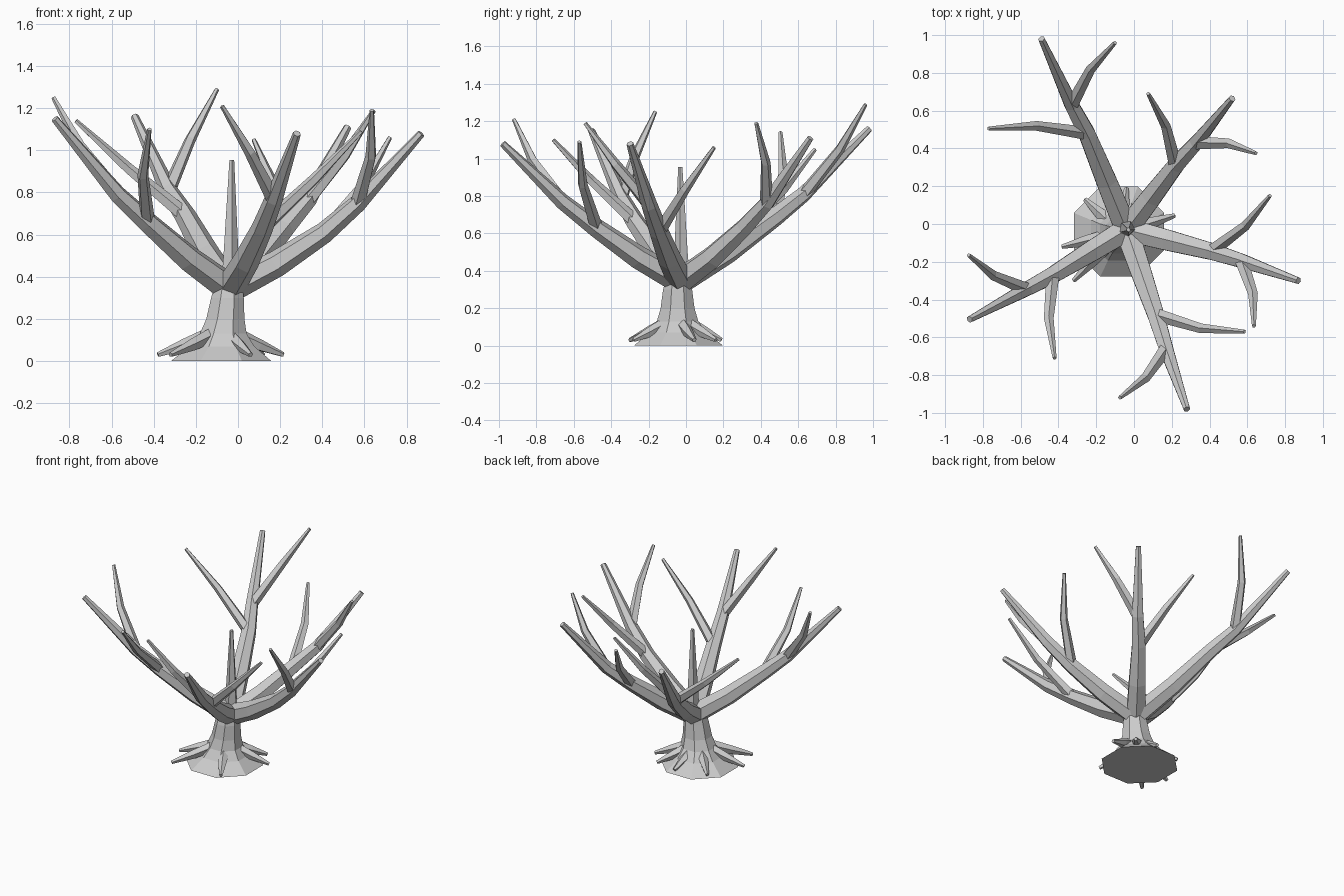
import bpy, bmesh, math
from mathutils import Vector

if "Cube" in bpy.data.objects:
    bpy.data.objects.remove(bpy.data.objects["Cube"])

bark = bpy.data.materials.new("grey_bark")
bark.use_nodes = True
colour = (0.6, 0.6, 0.6, 1)
bark.diffuse_color = colour
bark.node_tree.nodes["Principled BSDF"].inputs["Base Color"].default_value = colour


def tube(name, points, radii, sides=6, level=False, turn=0.0):
    """Skin faceted rings along a path; level keeps the rings horizontal."""
    pts = [Vector(p) for p in points]
    bm = bmesh.new()
    rings = []
    for i, (p, r) in enumerate(zip(pts, radii)):
        d = (pts[min(i + 1, len(pts) - 1)] - pts[max(i - 1, 0)]).normalized()
        if level:
            side, up = Vector((1, 0, 0)), Vector((0, 1, 0))
        else:
            side = d.cross(Vector((0, 0, 1))).normalized()
            up = side.cross(d)
        ring = []
        for k in range(sides):
            a = turn + math.tau * k / sides
            ring.append(bm.verts.new(p + r * (math.sin(a) * side + math.cos(a) * up)))
        rings.append(ring)
    for low, high in zip(rings, rings[1:]):
        for k in range(sides):
            n = (k + 1) % sides
            bm.faces.new((low[k], low[n], high[n], high[k]))
    bm.faces.new(rings[0])
    bm.faces.new(rings[-1])
    bmesh.ops.recalc_face_normals(bm, faces=bm.faces)
    mesh = bpy.data.meshes.new(name)
    bm.to_mesh(mesh)
    bm.free()
    mesh.materials.append(bark)
    obj = bpy.data.objects.new(name, mesh)
    bpy.context.collection.objects.link(obj)
    return obj


# Flared octagonal trunk
tube("trunk",
     [(-.08, -.04, 0), (-.075, -.042, .07), (-.07, -.045, .13),
      (-.06, -.045, .2), (-.05, -.045, .3), (-.045, -.04, .37)],
     [.258, .165, .12, .098, .084, .07], 8, True, math.pi / 8)

# Upright central spike
tube("centre_spike", [(-.04, -.02, .3), (-.035, -.025, .5), (-.03, -.03, .955)],
     [.05, .038, .012], 5)

# Each limb: inner fork, outer fork, tip, then the tips of the two twigs
limbs = {
    "back_right": [(-.25, .48, .69), (-.33, .63, .81), (-.49, .98, 1.16),
                   (-.77, .505, 1.14), (-.1, .96, 1.29)],
    "back_left": [(.22, .31, .63), (.33, .43, .76), (.52, .665, 1.11),
                  (.075, .69, 1.05), (.645, .375, 1.19)],
    "left": [(.41, -.145, .61), (.57, -.195, .75), (.87, -.3, 1.08),
             (.72, .15, 1.06), (.635, -.54, 1.19)],
    "front": [(.115, -.48, .63), (.17, -.66, .77), (.28, -.98, 1.08),
              (.585, -.57, 1.09), (-.075, -.92, 1.21)],
    "right": [(-.43, -.27, .66), (-.57, -.345, .79), (-.87, -.505, 1.15),
              (-.42, -.71, 1.1), (-.875, -.165, 1.25)],
}
start = Vector((-.04, -.03, .345))
for name, path in limbs.items():
    inner, outer, tip, *twig_tips = [Vector(p) for p in path]
    quarter = start.lerp(inner, .5) - Vector((0, 0, .015))
    tube(name + "_limb", [start, quarter, inner, outer, tip],
         [.07, .063, .051, .043, .019])
    heading = tip - start
    heading.z = 0
    heading.normalize()
    for label, fork, end in zip(("inner", "outer"), (inner, outer), twig_tips):
        middle = fork.lerp(end, .5) + heading * .03
        tube(f"{name}_{label}_twig", [fork, middle, end], [.037, .027, .011], 5)

# Surface roots splaying from the trunk foot
root_tips = [(-.38, -.12), (-.32, -.3), (.06, -.28), (.215, .045),
             (.12, .16), (-.04, .19), (-.26, .13)]
for i, (x, y) in enumerate(root_tips):
    hub, end = Vector((-.07, -.045, .15)), Vector((x, y, .03))
    bend = hub.lerp(end, .6)
    bend.z = .075
    tube(f"root_{i + 1}", [hub, bend, end], [.04, .03, .012], 5)
